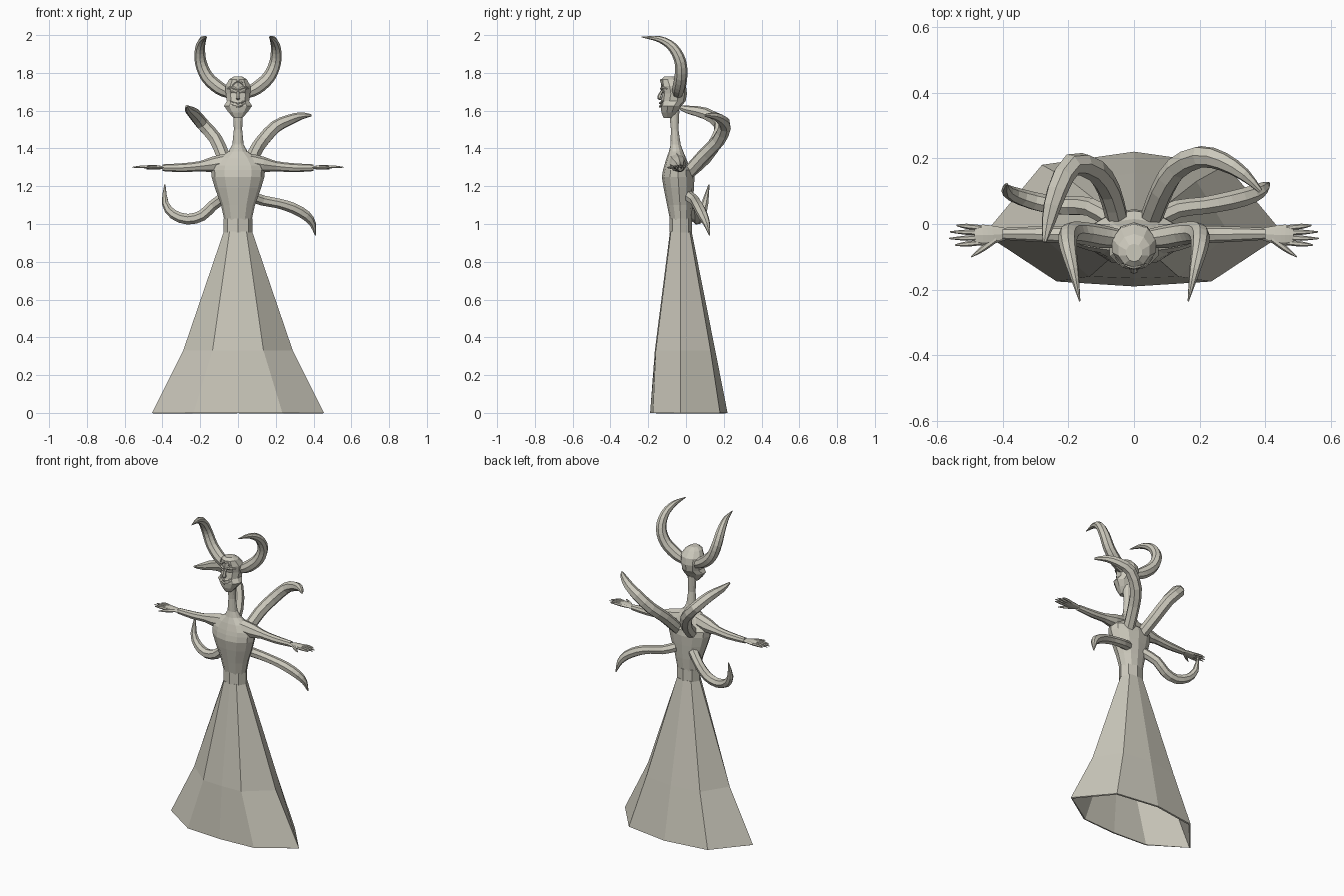
import bpy, bmesh, math
from mathutils import Vector

default = bpy.data.objects.get("Cube")
if default:
    bpy.data.objects.remove(default, do_unlink=True)

stone = bpy.data.materials.new("pale stone")
stone.use_nodes = True
stone.diffuse_color = (0.6, 0.58, 0.5, 1)
stone.node_tree.nodes["Principled BSDF"].inputs["Base Color"].default_value = stone.diffuse_color


def loft(name, rings, cap_start=True, cap_end=True):
    """Skin a list of closed rings into one object."""
    bm = bmesh.new()
    rows = [[bm.verts.new(point) for point in ring] for ring in rings]
    count = len(rows[0])
    for lower, upper in zip(rows, rows[1:]):
        for i in range(count):
            j = (i + 1) % count
            bm.faces.new((lower[i], lower[j], upper[j], upper[i]))
    if cap_start:
        bm.faces.new(rows[0][::-1])
    if cap_end:
        bm.faces.new(rows[-1])
    bmesh.ops.recalc_face_normals(bm, faces=bm.faces)
    mesh = bpy.data.meshes.new(name)
    bm.to_mesh(mesh)
    bm.free()
    mesh.materials.append(stone)
    obj = bpy.data.objects.new(name, mesh)
    bpy.context.collection.objects.link(obj)
    return obj


def oval(z, half_width, front, back, sides):
    """Horizontal ring with a vertex on the centre line at the front."""
    middle, depth = (front + back) / 2, (back - front) / 2
    angles = [math.tau * i / sides for i in range(sides)]
    return [(half_width * math.sin(a), middle - depth * math.cos(a), z) for a in angles]


def smooth_path(points, steps):
    """Catmull-Rom resampling of (x, y, z, radius) points."""
    pts = [Vector(p) for p in points]
    pts = [2 * pts[0] - pts[1]] + pts + [2 * pts[-1] - pts[-2]]
    result = []
    for a, b, c, d in zip(pts, pts[1:], pts[2:], pts[3:]):
        for k in range(steps):
            t = k / steps
            result.append(b + (c - a) * t / 2 + (a * 2 - b * 5 + c * 4 - d) * t * t / 2
                          + (b * 3 - a - c * 3 + d) * t ** 3 / 2)
    return result + [pts[-2]]


def tube(name, points, side=1, sides=6, steps=2, flat=1):
    """Tapered limb along a path; flat squashes it across its second axis."""
    path = smooth_path([(side * x, y, z, r) for x, y, z, r in points], steps)
    centres = [p.to_3d() for p in path]
    rings, across = [], Vector((0, 1, 0))
    for i, p in enumerate(path):
        along = (centres[min(i + 1, len(path) - 1)] - centres[max(i - 1, 0)]).normalized()
        across = (across - along * across.dot(along)).normalized()
        up = along.cross(across)
        radius = max(p[3], 0.001)
        rings.append([centres[i] + radius * (across * math.cos(a) + up * math.sin(a) * flat)
                      for a in (math.tau * k / sides for k in range(sides))])
    return loft(name, rings)


# Flared skirt: half outlines from front to back, mirrored
def skirt_ring(z, half):
    return [(x, y, z) for x, y in half] + [(-x, y, z) for x, y in half[-2:0:-1]]


skirt = loft("skirt", [
    skirt_ring(0, [(0, -.19), (.235, -.175), (.455, -.03), (.28, .18), (0, .22)]),
    skirt_ring(.33, [(0, -.165), (.135, -.16), (.29, -.03), (.19, .13), (0, .155)]),
    skirt_ring(.96, [(0, -.085), (.045, -.08), (.075, -.03), (.05, .02), (0, .03)]),
], cap_start=False, cap_end=False)
rim = skirt.modifiers.new("thickness", "SOLIDIFY")
rim.thickness = 0.01

# Waistband
loft("waistband", [oval(z, .077, -.088, .032, 8) for z in (.955, 1.03)])

# Bodice and shoulders, running into the long neck
body = [(1.02, .072, -.084, .028), (1.1, .09, -.1, .036), (1.19, .122, -.118, .042),
        (1.25, .14, -.128, .045), (1.285, .143, -.122, .04), (1.31, .135, -.115, .015),
        (1.35, .1, -.103, .0), (1.385, .05, -.09, -.015), (1.42, .03, -.082, -.028),
        (1.5, .022, -.08, -.04), (1.6, .026, -.09, -.035)]
loft("torso_and_neck", [oval(*row, 12) for row in body])

# Head with a flared jaw
head = [(1.56, .022, -.118, -.07), (1.59, .052, -.13, -.045), (1.625, .078, -.135, -.025),
        (1.65, .062, -.132, -.002), (1.69, .068, -.125, .005), (1.73, .07, -.132, 0),
        (1.765, .05, -.132, -.03), (1.78, .025, -.115, -.06)]
loft("head", [oval(*row, 10) for row in head])

# Face relief
tube("nose", [(0, -.122, 1.715, .006), (0, -.137, 1.685, .009), (0, -.14, 1.668, .013),
              (0, -.13, 1.66, .004)])
for name, z, rise in (("upper_lip", 1.64, .012), ("lower_lip", 1.622, .016)):
    tube(name, [(-.04, -.118, z + rise, .003), (0, -.137, z, .007), (.04, -.118, z + rise, .003)])
tube("forehead_crest", [(-.03, -.122, 1.735, .005), (0, -.131, 1.76, .008),
                        (.03, -.122, 1.735, .005)])

# Arms, hands, horns and brows are symmetrical
for side, label in ((1, "left"), (-1, "right")):
    tube(label + "_brow", [(.008, -.13, 1.712, .006), (.03, -.126, 1.722, .008),
                           (.055, -.1, 1.715, .004)], side)
    tube(label + "_eye", [(.012, -.122, 1.694, .003), (.028, -.116, 1.698, .01),
                          (.046, -.103, 1.702, .003)], side, flat=.6)
    tube(label + "_horn", [(.04, -.045, 1.69, .028), (.1, -.038, 1.72, .035),
                           (.165, -.027, 1.78, .034), (.198, -.03, 1.86, .031),
                           (.2, -.07, 1.935, .026), (.185, -.14, 1.978, .017),
                           (.165, -.235, 1.99, .002)], side, sides=8, steps=3)
    tube(label + "_arm", [(.05, -.05, 1.33, .045), (.13, -.04, 1.315, .042),
                          (.2, -.033, 1.306, .027), (.29, -.031, 1.298, .024),
                          (.4, -.03, 1.298, .018)], side, sides=8)
    tube(label + "_palm", [(.39, -.03, 1.298, .018), (.43, -.033, 1.3, .028),
                           (.46, -.034, 1.3, .032), (.485, -.034, 1.3, .026)],
         side, sides=8, flat=.4)
    for i, tip in enumerate((.54, .56, .562, .545)):
        spread = 1.5 - i
        tube(f"{label}_finger_{i + 1}", [(.465, -.034 + spread * .015, 1.3, .008),
                                         (.51, -.034 + spread * .018, 1.303, .008),
                                         (tip, -.034 + spread * .02, 1.3, .002)], side)
    tube(label + "_thumb", [(.42, -.045, 1.3, .01), (.46, -.075, 1.299, .009),
                            (.495, -.1, 1.298, .002)], side)

# Four curling limbs growing from the back, each with its own pose
limbs = {
    "upper_right_limb": [(-.05, .01, 1.27, .035), (-.075, .1, 1.35, .036), (-.12, .165, 1.45, .036),
                         (-.19, .18, 1.53, .035), (-.235, .1, 1.585, .032),
                         (-.26, .01, 1.605, .022), (-.272, -.055, 1.625, .006)],
    "upper_left_limb": [(.05, .01, 1.27, .035), (.085, .1, 1.37, .036), (.13, .17, 1.44, .036),
                        (.2, .205, 1.515, .034), (.27, .19, 1.55, .029),
                        (.335, .15, 1.572, .02), (.385, .1, 1.575, .007)],
    "lower_right_limb": [(-.06, .01, 1.15, .03), (-.13, .05, 1.1, .029), (-.19, .055, 1.045, .03),
                         (-.265, .06, 1.025, .029), (-.34, .08, 1.05, .026),
                         (-.385, .1, 1.11, .019), (-.387, .122, 1.21, .003)],
    "lower_left_limb": [(.06, .01, 1.15, .03), (.13, .045, 1.125, .028), (.21, .055, 1.11, .027),
                        (.29, .07, 1.085, .029), (.36, .09, 1.045, .027),
                        (.395, .11, 1.0, .018), (.41, .125, .94, .003)],
}
for name, points in limbs.items():
    tube(name, points, sides=7)
